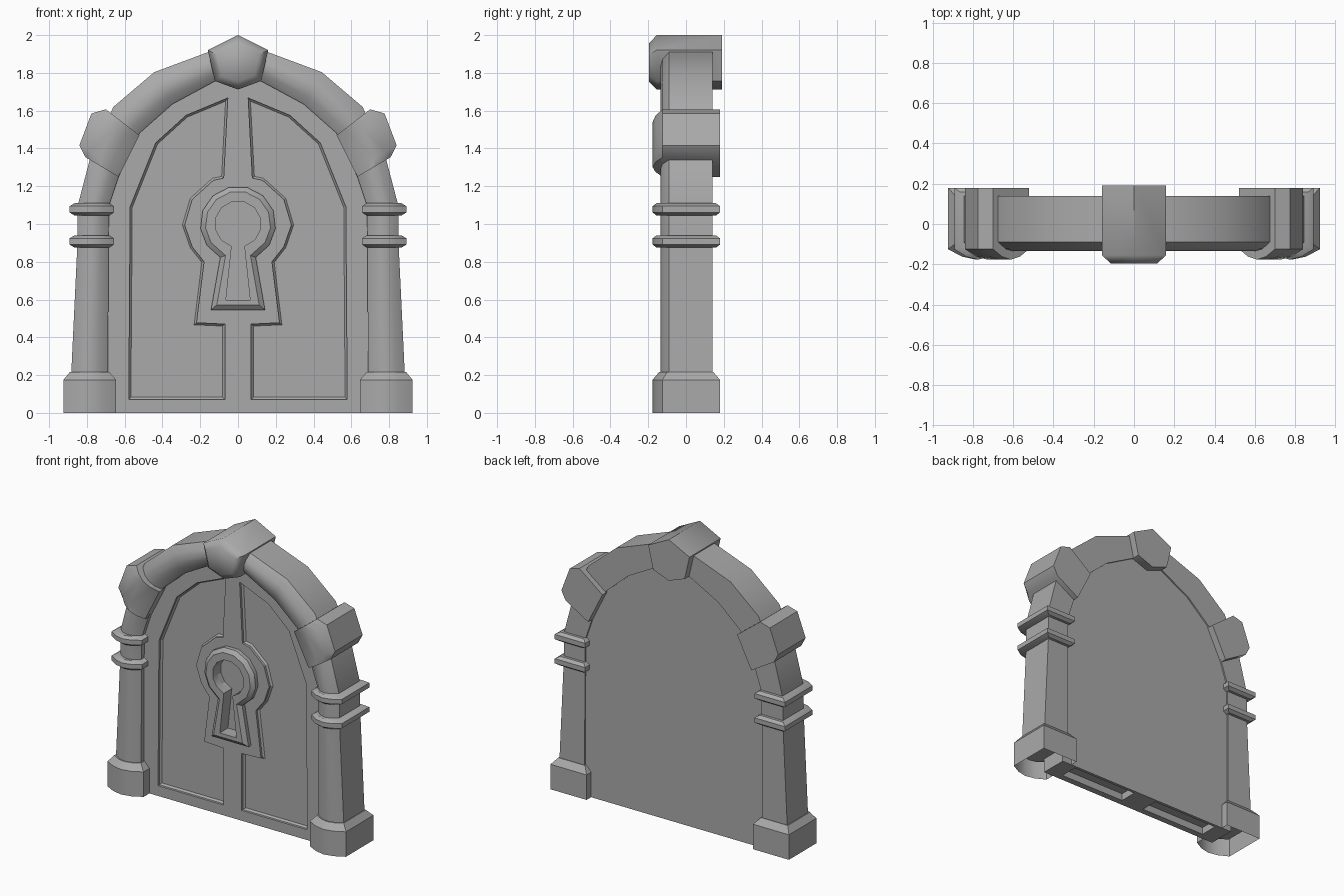
import bpy, bmesh, math

if "Cube" in bpy.data.objects:
    bpy.data.objects.remove(bpy.data.objects["Cube"], do_unlink=True)

stone = bpy.data.materials.new("grey_stone")
stone.use_nodes = True
stone.diffuse_color = (0.4, 0.4, 0.4, 1)
stone.node_tree.nodes["Principled BSDF"].inputs["Base Color"].default_value = (0.4, 0.4, 0.4, 1)


def finish(bm, name, angle=32):
    mesh = bpy.data.meshes.new(name)
    bm.to_mesh(mesh)
    bm.free()
    ob = bpy.data.objects.new(name, mesh)
    bpy.context.collection.objects.link(ob)
    mesh.materials.append(stone)
    smooth(ob, angle)
    return ob


def smooth(ob, angle):
    bpy.ops.object.select_all(action='DESELECT')
    ob.select_set(True)
    bpy.context.view_layer.objects.active = ob
    bpy.ops.object.shade_smooth_by_angle(angle=math.radians(angle))


def prism(name, outline, y0, y1, inset=0, depth=0, angle=32):
    """Extrude an x-z outline from y0 to y1; the y1 end gets a bevelled cap."""
    bm = bmesh.new()
    a = [bm.verts.new((x, y0, z)) for x, z in outline]
    b = [bm.verts.new((x, y1, z)) for x, z in outline]
    n = len(outline)
    bm.faces.new(a)
    cap = bm.faces.new(b)
    for i in range(n):
        j = (i + 1) % n
        bm.faces.new((a[i], a[j], b[j], b[i]))
    bmesh.ops.recalc_face_normals(bm, faces=bm.faces[:])
    if inset:
        bmesh.ops.inset_individual(bm, faces=[cap], thickness=inset,
                                   depth=depth, use_even_offset=True)
    return finish(bm, name, angle)


def loft(name, rings, section, open_start=False, angle=32):
    """Rings are (outer_x, outer_z, inner_x, inner_z, depth_scale)."""
    bm = bmesh.new()
    loops = []
    for ox, oz, ix, iz, s in rings:
        loops.append([bm.verts.new((ox + (ix - ox) * t, y * s, oz + (iz - oz) * t))
                      for t, y in section])
    n = len(section)
    for p, q in zip(loops, loops[1:]):
        for i in range(n):
            j = (i + 1) % n
            bm.faces.new((p[i], p[j], q[j], q[i]))
    start = bm.faces.new(loops[0])
    bm.faces.new(loops[-1])
    bmesh.ops.recalc_face_normals(bm, faces=bm.faces[:])
    if open_start:
        bmesh.ops.delete(bm, geom=[start], context='FACES_ONLY')
    return finish(bm, name, angle)


def cut(ob, cutters):
    for c in cutters:
        c.hide_render = True
        mod = ob.modifiers.new("cut", 'BOOLEAN')
        mod.operation = 'DIFFERENCE'
        mod.solver = 'EXACT'
        mod.object = c
        bpy.context.view_layer.objects.active = ob
        bpy.ops.object.modifier_apply(modifier=mod.name)


def remove(obs):
    for ob in obs:
        bpy.data.objects.remove(ob, do_unlink=True)


def flip(points, side):
    return [(x * side, z) for x, z in points]


def keyhole(r, neck_angle, foot_w, foot_z, steps=11):
    a0, a1 = math.radians(-neck_angle), math.radians(180 + neck_angle)
    pts = [(r * math.cos(a0 + (a1 - a0) * i / steps),
            1.0 + r * math.sin(a0 + (a1 - a0) * i / steps)) for i in range(steps + 1)]
    return pts + [(-foot_w, foot_z), (foot_w, foot_z)]


# Cross-sections: flat sides and back, rounded front
shaft = [(0, .14), (0, -.09), (.25, -.124), (.5, -.135), (.75, -.124), (1, -.09), (1, .14)]
block = [(0, .18), (0, -.125), (.25, -.162), (.5, -.177), (.75, -.162), (1, -.125), (1, .18)]

# Columns and arch in one sweep
half = [(.888, .1, .688, .1), (.85, .9, .686, .9), (.848, 1.1, .682, 1.1),
        (.785, 1.34, .632, 1.25), (.66, 1.62, .519, 1.483),
        (.443, 1.804, .348, 1.634), (.158, 1.91, .12, 1.757)]
rings = [(-a, b, -c, d, 1) for a, b, c, d in half]
rings += [(a, b, c, d, 1) for a, b, c, d in reversed(half)]
loft("arch_and_columns", rings, shaft)

for side, label in ((1, "left"), (-1, "right")):
    # Plinth, open underneath
    loft(label + "_column_base",
         [(side * o, z, side * i, z, s) for o, i, z, s in
          ((.924, .645, 0, 1), (.924, .645, .175, 1), (.89, .682, .217, .8))],
         block, open_start=True)
    # Pair of collar bands
    for k, z in enumerate((.875, 1.045)):
        loft(f"{label}_collar_{k + 1}",
             [(side * o, z + dz, side * i, z + dz, s) for o, i, dz, s in
              ((.865, .68, 0, .88), (.892, .657, .016, 1),
               (.892, .657, .049, 1), (.865, .68, .065, .88))], block)
    # Shoulder stone on the arch
    loft(label + "_shoulder_stone",
         [(side * o, z, side * i, w, 1) for o, z, i, w in
          ((.807, 1.353, .633, 1.25), (.84, 1.416, .615, 1.285),
           (.776, 1.585, .545, 1.425), (.70, 1.607, .522, 1.47))], block, angle=35)

# Keystone
prism("keystone", [(0, 2), (.16, 1.92), (.122, 1.757), (0, 1.712), (-.122, 1.757), (-.16, 1.92)],
      .19, -.155, .04, .042, angle=50)

# Door slab
edge = [(.72, 0), (.72, 1.1), (.67, 1.3), (.57, 1.53), (.40, 1.69), (.13, 1.81)]
door = prism("door", edge + flip(edge[::-1], -1), .13, -.06)

# Recessed panels and hollows under the door
panel = [(.07, .072), (.578, .072), (.571, 1.09), (.435, 1.43), (.275, 1.575), (.054, 1.667),
         (.076, 1.243), (.13, 1.232), (.243, 1.13), (.283, .995), (.243, .88), (.18, .80),
         (.22, .477), (.07, .47)]
slot = [(.09, -.1), (.6, -.1), (.6, .05), (.09, .05)]
cutters = []
for side in (1, -1):
    cutters.append(prism("panel_cutter", flip(panel, side), -.2, -.044, .011, .012))
    cutters.append(prism("slot_cutter", flip(slot, side), -.015, .11))

# Keyhole surround and its hole
surround = prism("keyhole_surround", keyhole(.2, 62, .143, .546), -.04, -.088, .026, .022)
hole = prism("keyhole_cutter", keyhole(.122, 74, .064, .598), -.3, -.02)
cut(door, cutters + [hole])
cut(surround, [hole])
remove(cutters + [hole])
smooth(door, 15)
smooth(surround, 32)
